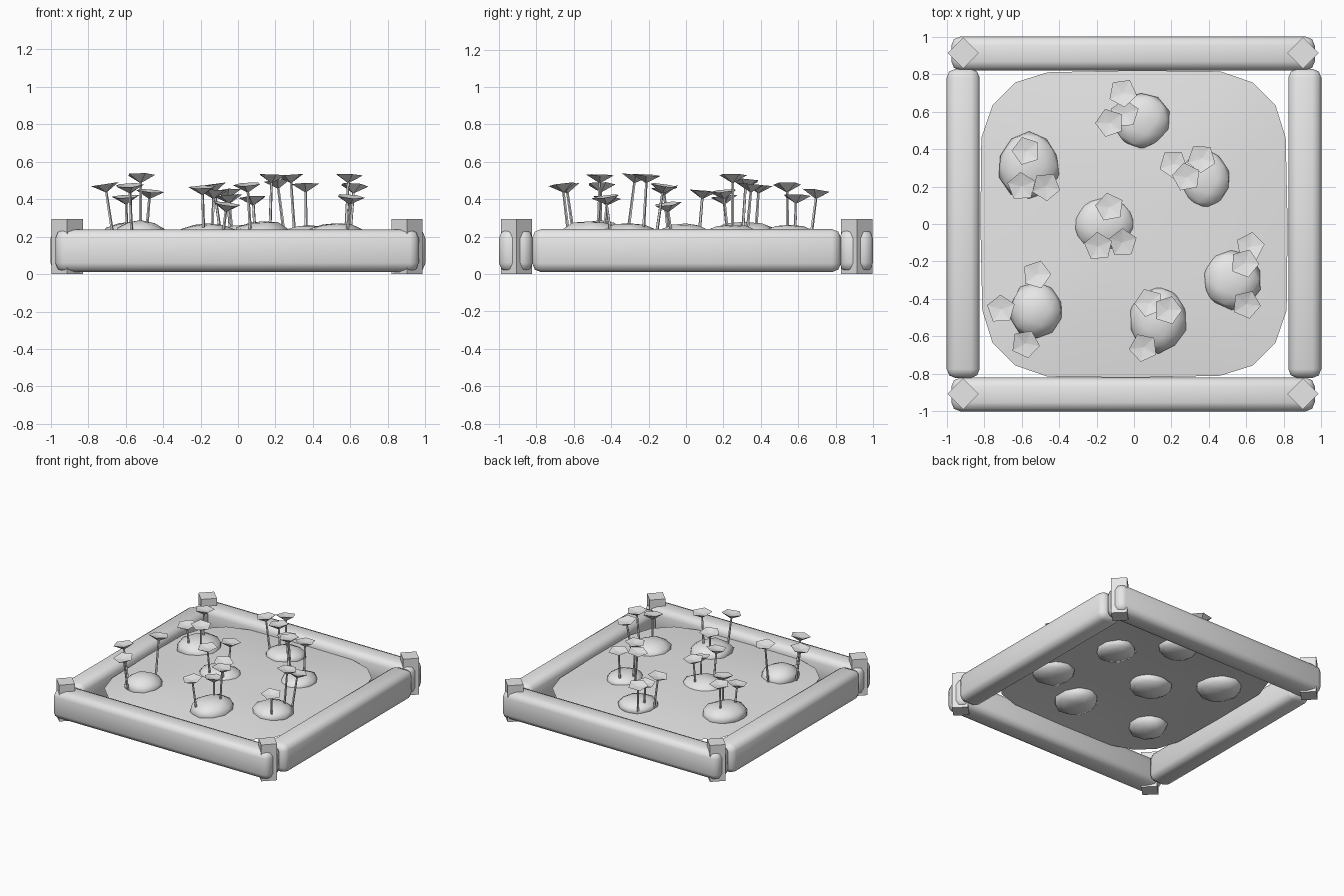
import bpy, bmesh, math, random
from mathutils import Vector, Matrix

if "Cube" in bpy.data.objects:
    bpy.data.objects.remove(bpy.data.objects["Cube"])

random.seed(4)
grey = bpy.data.materials.new("pale_grey")
grey.diffuse_color = (0.8, 0.8, 0.8, 1)
grey.use_nodes = True
grey.node_tree.nodes["Principled BSDF"].inputs["Base Color"].default_value = grey.diffuse_color


def finish(name, bm, smooth=False):
    bmesh.ops.recalc_face_normals(bm, faces=bm.faces)
    me = bpy.data.meshes.new(name)
    bm.to_mesh(me)
    bm.free()
    if smooth:
        me.shade_smooth()
    me.materials.append(grey)
    ob = bpy.data.objects.new(name, me)
    bpy.context.collection.objects.link(ob)
    return ob


def box(name, center, size, turn=0.0, bevel=0.0):
    bm = bmesh.new()
    bmesh.ops.create_cube(bm, size=1, matrix=Matrix.Rotation(turn, 4, 'Z') @ Matrix.Diagonal((*size, 1)))
    ob = finish(name, bm, bevel > 0)
    ob.location = center
    if bevel:
        mod = ob.modifiers.new("rounded_edges", 'BEVEL')
        mod.width = bevel
        mod.segments = 2
    return ob


# Frame: two long beams across, two shorter beams between them
for side, name in ((-1, "front"), (1, "back")):
    box(name + "_beam", (-0.005, side * 0.91, 0.125), (1.94, 0.18, 0.225), bevel=0.047)
for side, name in ((-1, "left"), (1, "right")):
    box(name + "_beam", (side * 0.912, 0.003, 0.125), (0.176, 1.65, 0.23), bevel=0.047)

# Corner posts turned by 45 degrees
for x in (-0.912, 0.902):
    for y in (-0.907, 0.913):
        box("corner_post", (x, y, 0.1475), (0.118, 0.118, 0.295), turn=math.pi / 4)

# Soil: slightly domed sheet with rounded corners
corner = [(0.82, 0.0), (0.81, 0.46), (0.755, 0.635), (0.635, 0.755), (0.46, 0.815)]
outline = [Matrix.Rotation(k * math.pi / 2, 2) @ Vector(p) for k in range(4) for p in corner]
bm = bmesh.new()
top = bm.verts.new((0, 0, 0.222))
inner = None
for s in (0.35, 0.7, 1.0):
    ring = [bm.verts.new((p.x * s, p.y * s, 0.222 - 0.045 * s ** 3)) for p in outline]
    for i in range(len(ring)):
        j = (i + 1) % len(ring)
        if inner:
            bm.faces.new((inner[i], ring[i], ring[j], inner[j]))
        else:
            bm.faces.new((top, ring[i], ring[j]))
    inner = ring
finish("soil", bm, True)

# Stones half sunk in the soil: x, y, radius x, radius y, top height
STONES = [
    (0.04, 0.555, 0.15, 0.15, 0.265), (-0.56, 0.31, 0.165, 0.185, 0.28),
    (0.38, 0.24, 0.14, 0.155, 0.265), (-0.16, 0.0, 0.16, 0.15, 0.27),
    (0.52, -0.30, 0.155, 0.16, 0.275), (-0.52, -0.46, 0.145, 0.15, 0.285),
    (0.13, -0.51, 0.155, 0.18, 0.285),
]
for x, y, rx, ry, peak in STONES:
    bm = bmesh.new()
    bmesh.ops.create_icosphere(bm, subdivisions=2, radius=1)
    for v in bm.verts:
        v.co *= random.uniform(0.94, 1.06)
        v.co = Vector((v.co.x * rx, v.co.y * ry, v.co.z * (peak - 0.205)))
    ob = finish("stone", bm, True)
    ob.location = (x, y, 0.205)

# Flowers, three per stone: head x, y, height
FLOWERS = [
    (-0.06, 0.70, 0.445), (-0.13, 0.54, 0.48), (-0.05, 0.59, 0.42),
    (-0.575, 0.39, 0.475), (-0.60, 0.20, 0.415), (-0.47, 0.20, 0.445),
    (0.21, 0.32, 0.50), (0.28, 0.25, 0.53), (0.36, 0.35, 0.48),
    (-0.13, 0.09, 0.445), (-0.19, -0.12, 0.465), (-0.06, -0.10, 0.375),
    (0.62, -0.12, 0.475), (0.59, -0.21, 0.53), (0.60, -0.43, 0.415),
    (-0.52, -0.27, 0.53), (-0.71, -0.455, 0.48), (-0.58, -0.64, 0.475),
    (0.08, -0.42, 0.41), (0.18, -0.46, 0.53), (0.05, -0.66, 0.48),
]


def flower_head(at, tilt):
    bm = bmesh.new()
    spin = random.uniform(0, math.tau)

    def point(r, step, z):
        a = spin + step * math.tau / 5
        return bm.verts.new((r * math.cos(a), r * math.sin(a), z))
    rim = [point(0.078, i, 0) for i in range(5)]
    tips = [point(0.06, i, -0.003) for i in range(5)]
    notches = [point(0.035, i + 0.5, -0.006) for i in range(5)]
    base = bm.verts.new((0, 0, -0.045))
    heart = bm.verts.new((0, 0, -0.012))
    for i in range(5):
        j = (i + 1) % 5
        bm.faces.new((base, rim[j], rim[i]))
        bm.faces.new((rim[i], rim[j], tips[j], notches[i], tips[i]))
        bm.faces.new((tips[i], notches[i], heart))
        bm.faces.new((notches[i], tips[j], heart))
    ob = finish("flower_head", bm)
    ob.matrix_world = Matrix.Translation(at) @ tilt


for n, (x, y, z) in enumerate(FLOWERS):
    sx, sy = STONES[n // 3][:2]
    head = Vector((x, y, z))
    foot = Vector((x + (sx - x) * 0.22, y + (sy - y) * 0.22, 0.205))
    tilt = (head - foot).to_track_quat('Z', 'Y').to_matrix().to_4x4()
    flower_head(head, tilt)
    # Thin leaning stem
    bm = bmesh.new()
    length = (head - foot).length - 0.03
    bmesh.ops.create_cone(bm, cap_ends=True, segments=5, radius1=0.009, radius2=0.007, depth=length)
    stem = finish("flower_stem", bm)
    stem.matrix_world = Matrix.Translation(foot + (head - foot).normalized() * length / 2) @ tilt
